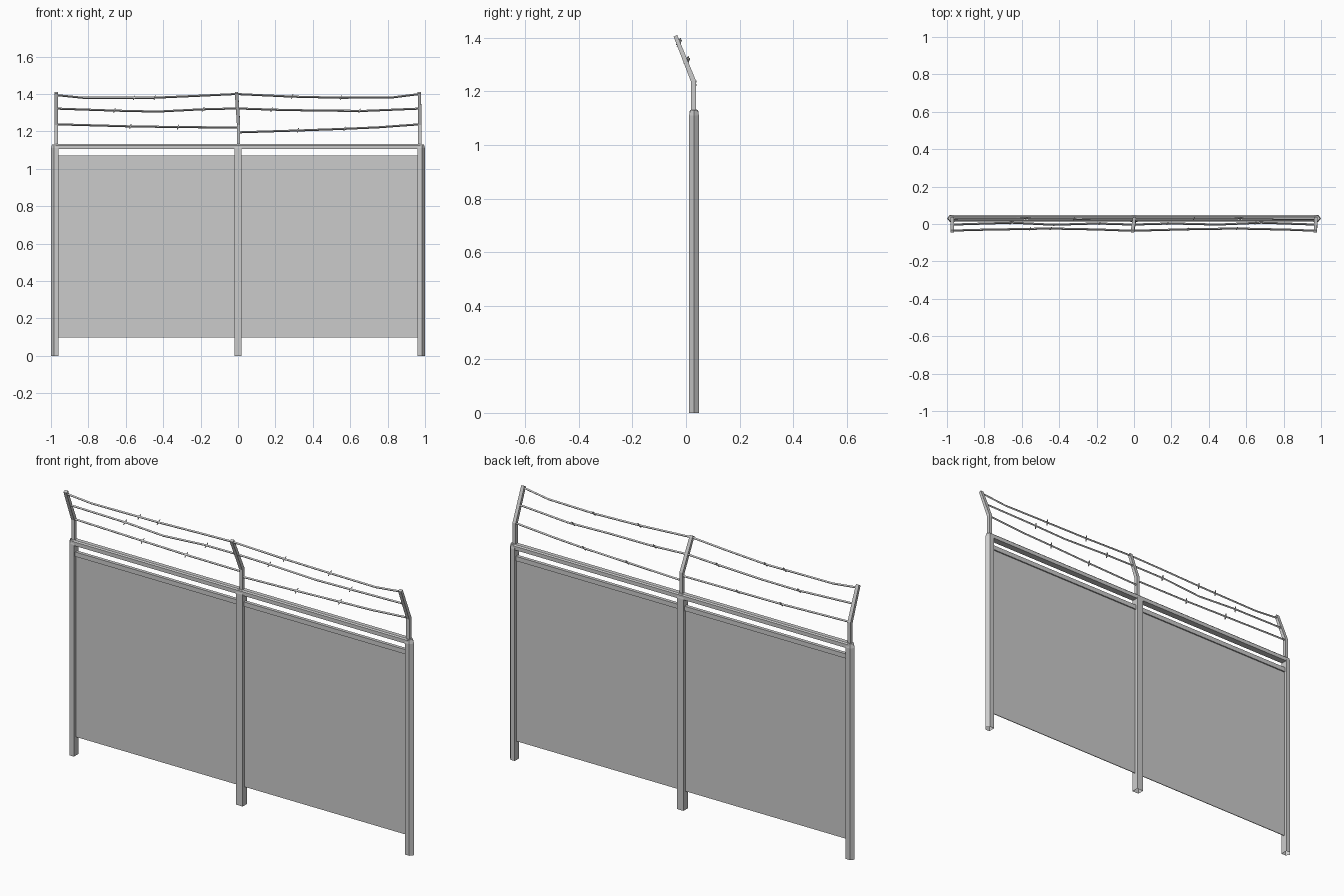
import bpy, bmesh, math
from mathutils import Vector

if "Cube" in bpy.data.objects:
    bpy.data.objects.remove(bpy.data.objects["Cube"])

Y = 0.03  # fence line depth


def finish(name, bm):
    bmesh.ops.recalc_face_normals(bm, faces=bm.faces)
    me = bpy.data.meshes.new(name)
    bm.to_mesh(me)
    bm.free()
    ob = bpy.data.objects.new(name, me)
    bpy.context.collection.objects.link(ob)
    return ob


def loft(bm, rings, cap_start=True, cap_end=True):
    rows = [[bm.verts.new(p) for p in r] for r in rings]
    for a, b in zip(rows, rows[1:]):
        for i in range(len(a)):
            j = (i + 1) % len(a)
            bm.faces.new((a[i], a[j], b[j], b[i]))
    if cap_start:
        bm.faces.new(rows[0])
    if cap_end:
        bm.faces.new(rows[-1])


def post(name, outline, cx):
    # Hollow-bottomed post with a tapered top
    bm = bmesh.new()
    rings = []
    for z, s in ((0, 1), (1.11, 1), (1.13, 0.76)):
        rings.append([(cx + (x - cx) * s, Y + y * s, z) for x, y in outline])
    loft(bm, rings, cap_start=False)
    return finish(name, bm)


def rail(name, z0, z1, depth, bevel):
    # Full-length rail with chamfered upper edges
    d = depth / 2
    prof = [(-d, z0), (d, z0), (d, z1 - bevel), (d - bevel, z1), (bevel - d, z1), (-d, z1 - bevel)]
    bm = bmesh.new()
    loft(bm, [[(x, Y + y, z) for y, z in prof] for x in (-0.975, 0.975)])
    return finish(name, bm)


def arm(name, x_low, x_top):
    # Bent bracket leaning to the front
    prof = [(0.019, 1.11), (0.037, 1.11), (0.037, 1.24), (-0.033, 1.411), (-0.046, 1.404), (0.019, 1.235)]
    bm = bmesh.new()
    rings = []
    for side in (-0.009, 0.009):
        rings.append([((x_top if z > 1.3 else x_low) + side, y, z) for y, z in prof])
    loft(bm, rings)
    return finish(name, bm)


def wire(name, pts, barbs, r=0.0055):
    # Sagging four-sided strand with small spiked knots
    bm = bmesh.new()
    rings = []
    for x, y, z in pts:
        rings.append([(x, y + r * math.cos(a), z + r * math.sin(a))
                      for a in (0, math.pi / 2, math.pi, 1.5 * math.pi)])
    loft(bm, rings)
    for bx in barbs:
        for p, q in zip(pts, pts[1:]):
            if p[0] <= bx <= q[0]:
                c = Vector(p).lerp(Vector(q), (bx - p[0]) / (q[0] - p[0]))
                break
        for d in (Vector((0.25, 0.5, 0.8)), Vector((-0.25, -0.5, -0.8))):
            d.normalize()
            rot = d.to_track_quat('Z', 'Y').to_matrix().to_4x4()
            res = bmesh.ops.create_cone(bm, segments=4, radius1=0.005, radius2=0.002, depth=0.015, cap_ends=True)
            bmesh.ops.transform(bm, matrix=rot, verts=res['verts'])
            bmesh.ops.translate(bm, vec=c + d * 0.0075, verts=res['verts'])
    return finish(name, bm)


# Posts: pointed outer side on the end posts, square in the centre
h = 0.0185
end = [(0.96, -h), (0.985, -h), (1.0, 0), (0.985, h), (0.96, h)]
post("right_post", end, 0.975)
post("left_post", [(-x, y) for x, y in end], -0.975)
post("centre_post", [(-0.019, -h), (0.019, -h), (0.019, h), (-0.019, h)], 0)

# Rails
rail("top_rail", 1.106, 1.132, 0.034, 0.006)
rail("lower_rail", 1.046, 1.07, 0.018, 0.0)

# Sheet panels
for name, x0, x1 in (("left_panel", -0.965, -0.015), ("right_panel", 0.015, 0.965)):
    bm = bmesh.new()
    loft(bm, [[(x0, Y + t, z), (x1, Y + t, z), (x1, Y - t, z), (x0, Y - t, z)]
              for t, z in ((0.002, 0.097), (0.002, 1.055))])
    finish(name, bm)

# Brackets
arm("left_bracket", -0.972, -0.972)
arm("centre_bracket", 0.003, -0.008)
arm("right_bracket", 0.972, 0.970)

# Barbed strands, two bays of three
wire("left_wire_top", [(-0.97, -0.035, 1.394), (-0.83, -0.031, 1.38), (-0.45, -0.024, 1.38),
                       (-0.2, -0.029, 1.391), (-0.01, -0.036, 1.4)], (-0.555, -0.445))
wire("right_wire_top", [(-0.01, -0.036, 1.4), (0.29, -0.028, 1.386), (0.55, -0.024, 1.38),
                        (0.82, -0.03, 1.381), (0.97, -0.036, 1.4)], (0.29, 0.55))
wire("left_wire_middle", [(-0.97, -0.003, 1.322), (-0.65, 0.007, 1.311), (-0.43, -0.004, 1.306),
                          (-0.2, 0.003, 1.318), (-0.005, -0.003, 1.323)], (-0.66, -0.185))
wire("right_wire_middle", [(-0.005, -0.003, 1.323), (0.2, 0.003, 1.316), (0.45, -0.003, 1.311),
                           (0.68, 0.007, 1.31), (0.97, -0.003, 1.322)], (0.18, 0.65))
wire("left_wire_bottom", [(-0.97, 0.028, 1.238), (-0.575, 0.031, 1.227), (-0.3, 0.028, 1.223),
                          (0.0, 0.029, 1.221)], (-0.575, -0.32))
wire("right_wire_bottom", [(0.0, 0.029, 1.195), (0.32, 0.029, 1.205), (0.57, 0.031, 1.214),
                           (0.75, 0.028, 1.222), (0.97, 0.028, 1.238)], (0.32, 0.57))
